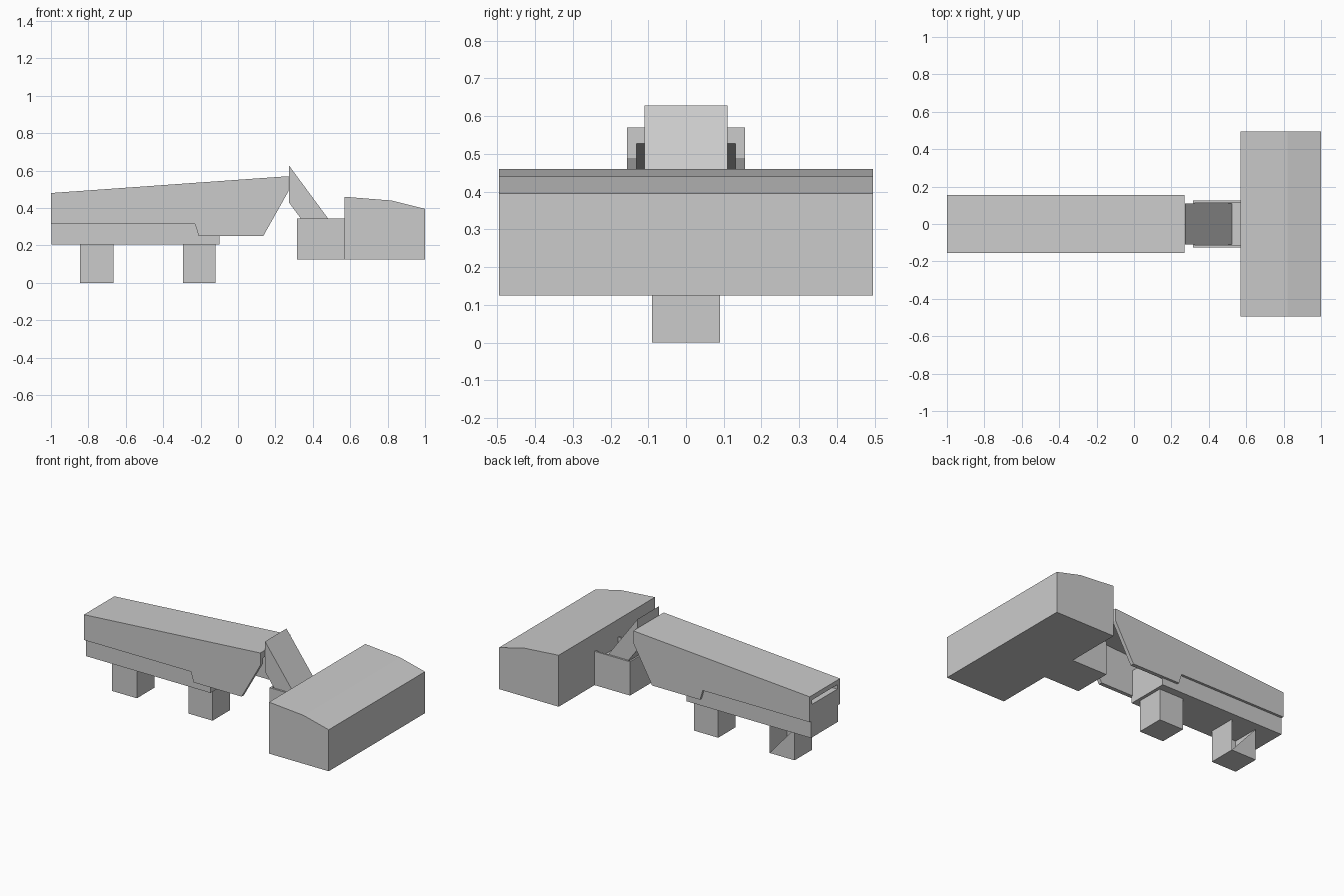
import bpy, bmesh

cube = bpy.data.objects.get("Cube")
if cube:
    bpy.data.objects.remove(cube, do_unlink=True)

grey = bpy.data.materials.new("plain_grey")
grey.use_nodes = True
grey.diffuse_color = (0.6, 0.6, 0.6, 1)
grey.node_tree.nodes["Principled BSDF"].inputs["Base Color"].default_value = (0.6, 0.6, 0.6, 1)


def prism(name, profile, half_width):
    """Side outline in x, z extruded symmetrically across y."""
    bm = bmesh.new()
    face = bm.faces.new([bm.verts.new((x, -half_width, z)) for x, z in profile])
    side = bmesh.ops.extrude_face_region(bm, geom=[face])["geom"]
    verts = [v for v in side if isinstance(v, bmesh.types.BMVert)]
    bmesh.ops.translate(bm, verts=verts, vec=(0, 2 * half_width, 0))
    bmesh.ops.recalc_face_normals(bm, faces=bm.faces)
    mesh = bpy.data.meshes.new(name)
    bm.to_mesh(mesh)
    bm.free()
    mesh.materials.append(grey)
    obj = bpy.data.objects.new(name, mesh)
    bpy.context.collection.objects.link(obj)
    return obj


def block(name, x0, x1, z0, z1, half_width):
    return prism(name, [(x0, z0), (x1, z0), (x1, z1), (x0, z1)], half_width)


def cut(obj, cutter):
    mod = obj.modifiers.new("hollow", "BOOLEAN")
    mod.operation = "DIFFERENCE"
    mod.solver = "EXACT"
    mod.object = cutter
    cutter.hide_render = True
    cutter.hide_viewport = True
    cutter.display_type = "WIRE"


# Hollow cover, open below and at both ends
cover = prism("body_cover", [(-1, 0.315), (-0.23, 0.315), (-0.21, 0.25), (0.135, 0.25),
                             (0.27, 0.49), (0.27, 0.57), (-1, 0.48)], 0.156)
cut(cover, prism("cover_cutter", [(-1.1, 0.1), (0.4, 0.1), (0.4, 0.535), (-1.1, 0.444)], 0.131))

# Inner body under the cover
block("inner_body", -0.998, -0.1, 0.205, 0.42, 0.14)

# Legs, the rear one with a torn side panel
block("front_leg", -0.295, -0.12, 0, 0.205, 0.09)
rear_leg = block("rear_leg", -0.845, -0.665, 0, 0.205, 0.09)
bm = bmesh.new()
bm.from_mesh(rear_leg.data)
panel = [f for f in bm.faces if f.normal.y > 0.9]
ends = sorted(panel[0].verts, key=lambda v: v.co.x - v.co.z)
bmesh.ops.connect_verts(bm, verts=[ends[0], ends[-1]])
torn = max((f for f in bm.faces if f.normal.y > 0.9),
           key=lambda f: f.calc_center_median().z)
roof = [f for f in bm.faces if f.normal.z > 0.9]
bmesh.ops.delete(bm, geom=[torn] + roof, context="FACES")
bm.to_mesh(rear_leg.data)
bm.free()

# Sloping neck that drops into the tray
prism("neck", [(0.272, 0.43), (0.272, 0.628), (0.525, 0.285), (0.38, 0.285)], 0.11)

# Tray with a shallow recess
tray = block("neck_tray", 0.315, 0.572, 0.125, 0.345, 0.126)
cut(tray, block("tray_cutter", 0.327, 0.7, 0.285, 0.5, 0.114))

# Wide head block with a bevelled top
prism("head_block", [(0.57, 0.125), (1, 0.125), (1, 0.395), (0.82, 0.44), (0.57, 0.46)], 0.495)
